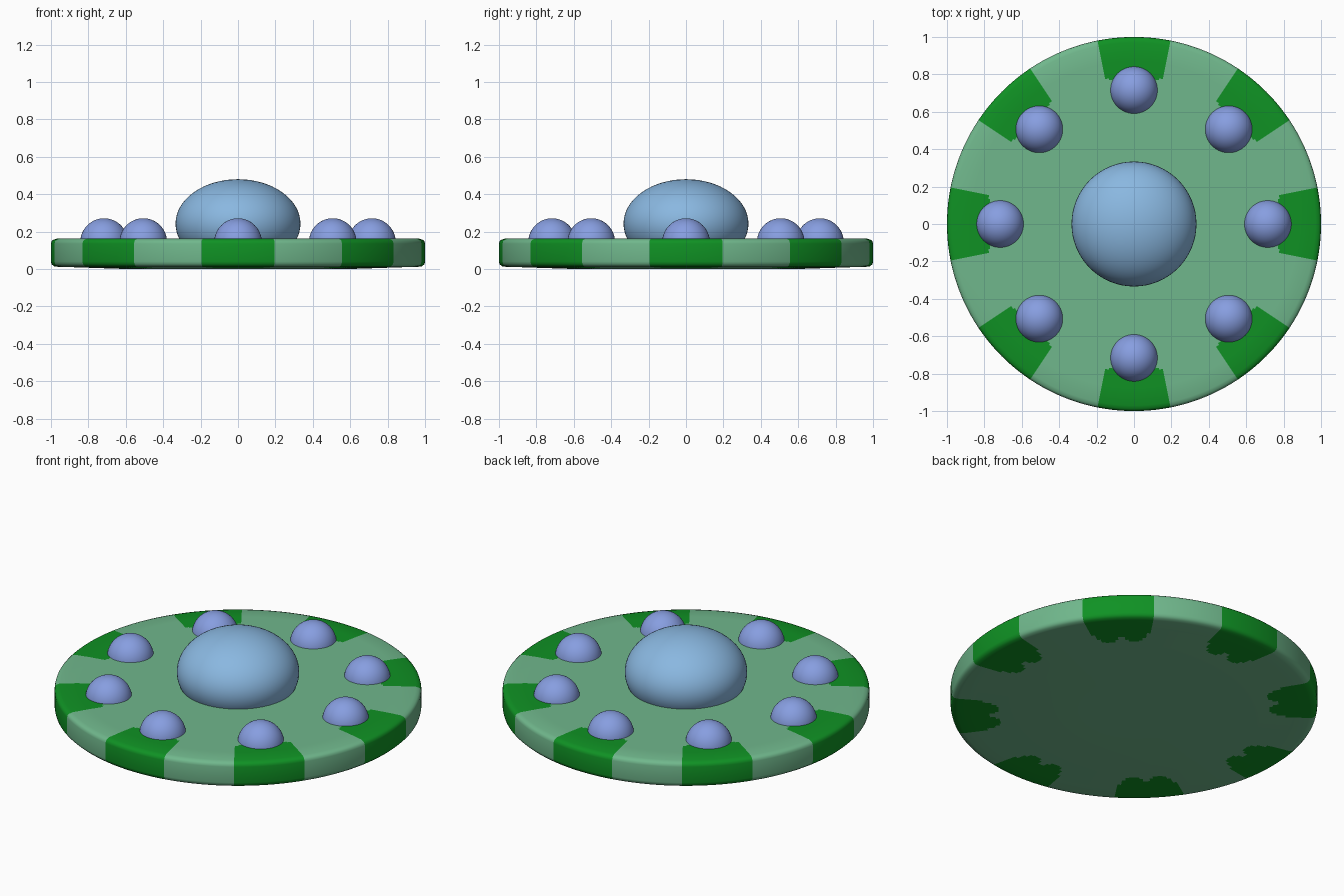
import bpy, bmesh, math

if "Cube" in bpy.data.objects:
    bpy.data.objects.remove(bpy.data.objects["Cube"])

def material(name, srgb):
    lin = [c / 12.92 if c <= 0.04045 else ((c + 0.055) / 1.055) ** 2.4 for c in srgb]
    m = bpy.data.materials.new(name)
    m.diffuse_color = (*lin, 1)
    m.use_nodes = True
    m.node_tree.nodes["Principled BSDF"].inputs["Base Color"].default_value = m.diffuse_color
    return m

pale_green = material("pale green", (0.44, 0.72, 0.55))
deep_green = material("deep green", (0.06, 0.57, 0.14))
sky_blue = material("sky blue", (0.54, 0.72, 0.88))
periwinkle = material("periwinkle", (0.53, 0.62, 0.88))

SEG = 256
PATCH = math.pi / 16            # half-angle of each of the eight patches

def is_patch(x, y, z):
    """True inside a deep green rim patch; inner ends differ above and below."""
    step = math.pi / 4
    a = math.atan2(y, x)
    t = abs(a - round(a / step) * step) / PATCH
    if t > 1:
        return False
    r = math.hypot(x, y)
    if z > 0.08:                # rounded inner end
        return r > 0.76 + 0.045 * t ** 4
    return r > 0.735 + 0.27 * (t - 0.5) ** 2 + 0.06 * t ** 6   # two lobes

# Disc: turned profile from bottom centre to top centre
fine = [0.70 + 0.01 * i for i in range(19)]
profile = [(r, 0.0) for r in (0.3, 0.6)]
profile += [(r, 0.012 * (r - 0.6) / 0.36) for r in fine]
profile += [(0.96, 0.011), (0.985, 0.015), (0.997, 0.026), (1.0, 0.04),
            (1.0, 0.135), (0.997, 0.148), (0.988, 0.156), (0.97, 0.162)]
profile += [(r, 0.164) for r in reversed(fine)] + [(0.5, 0.164), (0.25, 0.164)]

bm = bmesh.new()
rings = [[bm.verts.new((r * math.cos(2 * math.pi * i / SEG),
                        r * math.sin(2 * math.pi * i / SEG), z))
          for i in range(SEG)] for r, z in profile]
for lo, hi in zip(rings, rings[1:]):
    for i in range(SEG):
        j = (i + 1) % SEG
        bm.faces.new((lo[i], lo[j], hi[j], hi[i]))
bm.faces.new(rings[0][::-1])
bm.faces.new(rings[-1])
bmesh.ops.recalc_face_normals(bm, faces=bm.faces)
for f in bm.faces:
    f.smooth = True
    f.material_index = int(is_patch(*f.calc_center_median()))
mesh = bpy.data.meshes.new("disc")
bm.to_mesh(mesh)
bm.free()
mesh.materials.append(pale_green)
mesh.materials.append(deep_green)
bpy.context.collection.objects.link(bpy.data.objects.new("disc", mesh))

def ball(name, loc, radii, mat):
    bpy.ops.mesh.primitive_uv_sphere_add(segments=64, ring_count=32, radius=1, location=loc)
    ob = bpy.context.object
    ob.name = name
    ob.scale = radii
    ob.data.materials.append(mat)
    bpy.ops.object.shade_smooth()

# Central dome, and the ring of eight small balls
ball("central_dome", (0, 0, 0.242), (0.334, 0.334, 0.238), sky_blue)
for k in range(8):
    a = k * math.pi / 4
    ball(f"small_ball_{k + 1}", (0.716 * math.cos(a), 0.716 * math.sin(a), 0.144),
         (0.127, 0.127, 0.127), periwinkle)
